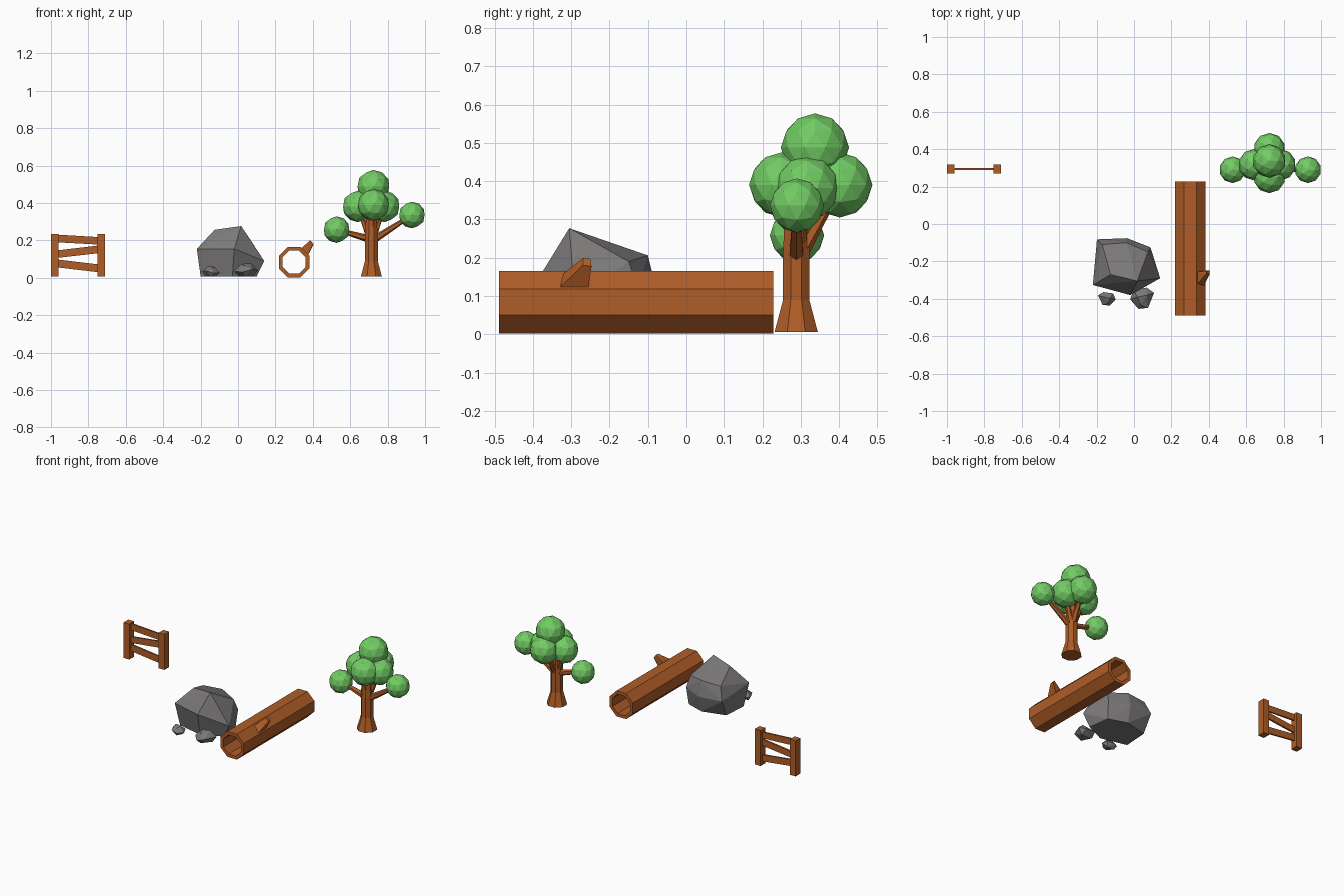
import bpy, bmesh, math
from mathutils import Vector, Matrix

if "Cube" in bpy.data.objects:
    bpy.data.objects.remove(bpy.data.objects["Cube"])


def material(name, rgb):
    m = bpy.data.materials.new(name)
    m.diffuse_color = (*rgb, 1)
    m.use_nodes = True
    m.node_tree.nodes["Principled BSDF"].inputs["Base Color"].default_value = m.diffuse_color
    return m


WOOD = material("wood", (0.43, 0.11, 0.02))
LEAF = material("leaf", (0.17, 0.6, 0.13))
STONE = material("stone", (0.2, 0.19, 0.19))


def finish(bm, name, mat):
    bmesh.ops.recalc_face_normals(bm, faces=bm.faces)
    me = bpy.data.meshes.new(name)
    bm.to_mesh(me)
    bm.free()
    me.materials.append(mat)
    ob = bpy.data.objects.new(name, me)
    bpy.context.collection.objects.link(ob)
    return ob


def hull(name, pts, mat):
    bm = bmesh.new()
    for p in pts:
        bm.verts.new(p)
    bmesh.ops.convex_hull(bm, input=bm.verts)
    loose = [v for v in bm.verts if not v.link_faces]
    bmesh.ops.delete(bm, geom=loose, context='VERTS')
    bmesh.ops.dissolve_limit(bm, angle_limit=math.radians(4), verts=bm.verts, edges=bm.edges)
    return finish(bm, name, mat)


def box(name, x0, x1, y0, y1, zl, zr, mat):
    """Box whose (bottom, top) heights may differ at its left and right ends."""
    return hull(name, [(x, y, z) for x, zs in ((x0, zl), (x1, zr)) for y in (y0, y1) for z in zs], mat)


def limb(name, a, b, r0, r1, sides=6):
    a, b = Vector(a), Vector(b)
    d = b - a
    bm = bmesh.new()
    rot = d.to_track_quat('Z', 'Y').to_matrix().to_4x4()
    bmesh.ops.create_cone(bm, cap_ends=True, segments=sides, radius1=r0, radius2=r1, depth=d.length,
                          matrix=Matrix.Translation((a + b) / 2) @ rot)
    return finish(bm, name, WOOD)


def ring(bm, centre, r, sides, axis):
    out = []
    for i in range(sides):
        t = 2 * math.pi * (i + 0.5) / sides
        u, v = r * math.cos(t), r * math.sin(t)
        off = (u, v, 0) if axis == 'Z' else (u, 0, v)
        out.append(bm.verts.new(Vector(centre) + Vector(off)))
    return out


def bridge(bm, r0, r1):
    n = len(r0)
    for i in range(n):
        j = (i + 1) % n
        bm.faces.new((r0[i], r0[j], r1[j], r1[i]))


# fence: two posts and three crooked rails
for side, x in (("left", -1.0), ("right", -0.752)):
    box(f"fence_post_{side}", x, x + 0.041, 0.27, 0.318, (0.008, 0.235), (0.008, 0.235), WOOD)
rails = [((0.19, 0.231), (0.178, 0.218)), ((0.107, 0.147), (0.132, 0.173)), ((0.056, 0.098), (0.03, 0.072))]
for i, (zl, zr) in enumerate(rails):
    box(f"fence_rail_{i + 1}", -0.965, -0.745, 0.288, 0.299, zl, zr, WOOD)

# tree trunk with flared foot
bm = bmesh.new()
rings = [ring(bm, (0.713, 0.288, z), r, 8, 'Z')
         for r, z in ((0.061, 0.006), (0.037, 0.09), (0.037, 0.215), (0.03, 0.34))]
for lo, hi in zip(rings, rings[1:]):
    bridge(bm, lo, hi)
bm.faces.new(rings[0])
bm.faces.new(rings[-1])
finish(bm, "tree_trunk", WOOD)

# foliage balls, each held by a branch
balls = [("top", (0.724, 0.337, 0.488), 0.089), ("front", (0.724, 0.25, 0.39), 0.085),
         ("back", (0.724, 0.402, 0.39), 0.085), ("left", (0.642, 0.317, 0.382), 0.084),
         ("right", (0.782, 0.317, 0.382), 0.084), ("far_right", (0.93, 0.29, 0.336), 0.071),
         ("far_left", (0.527, 0.29, 0.258), 0.071)]
for name, c, r in balls:
    bm = bmesh.new()
    bmesh.ops.create_icosphere(bm, subdivisions=2, radius=r, matrix=Matrix.Translation(c))
    finish(bm, f"foliage_{name}", LEAF)
    limb(f"branch_{name}", (0.713 + 0.1 * (c[0] - 0.713), 0.288 + 0.1 * (c[1] - 0.288), 0.21), c, 0.02, 0.01)

# hollow eight-sided log
bm = bmesh.new()
c0, c1 = (0.3, -0.488, 0.084), (0.3, 0.228, 0.084)
o0, o1 = ring(bm, c0, 0.0885, 8, 'Y'), ring(bm, c1, 0.0885, 8, 'Y')
i0, i1 = ring(bm, c0, 0.067, 8, 'Y'), ring(bm, c1, 0.067, 8, 'Y')
for a, b in ((o0, o1), (o1, i1), (i1, i0), (i0, o0)):
    bridge(bm, a, b)
finish(bm, "hollow_log", WOOD)

# broken stub on the log
hull("log_stub", [(0.335, -0.325, 0.155), (0.375, -0.33, 0.122), (0.335, -0.257, 0.155), (0.375, -0.255, 0.122),
                  (0.385, -0.268, 0.2), (0.403, -0.27, 0.18), (0.39, -0.25, 0.197), (0.403, -0.247, 0.178)], WOOD)

# boulder
hull("boulder", [(-0.2, -0.3, 0.008), (-0.19, -0.14, 0.008), (-0.04, -0.1, 0.008), (0.08, -0.14, 0.008),
                 (0.1, -0.28, 0.008), (-0.03, -0.34, 0.008),
                 (-0.22, -0.326, 0.155), (-0.02, -0.38, 0.155), (0.14, -0.29, 0.09), (0.088, -0.125, 0.12),
                 (-0.037, -0.076, 0.11), (-0.198, -0.082, 0.12),
                 (0.017, -0.305, 0.277), (-0.125, -0.27, 0.257), (-0.17, -0.11, 0.2),
                 (-0.04, -0.1, 0.206), (0.075, -0.15, 0.19)], STONE)

# two small stones sharing one lumpy shape
LUMP = [(-1, 0.5, 0), (-0.4, 1, -0.2), (0.7, 0.8, 0.1), (1, -0.1, -0.2), (0.3, -1, -0.3), (-0.5, -0.9, 0.1),
        (-0.4, 0.3, 1), (0.4, 0.1, 0.9), (0.1, -0.6, 0.6), (-0.6, 0.4, -1), (0.5, 0.4, -1), (0.1, -0.6, -1)]
for name, c, s, mirror in (("left", (-0.145, -0.4, 0.034), (0.047, 0.036, 0.028), 1),
                           ("right", (0.043, -0.397, 0.042), (0.064, 0.057, 0.036), -1)):
    hull(f"small_stone_{name}", [(c[0] + mirror * p[0] * s[0], c[1] + p[1] * s[1], c[2] + p[2] * s[2])
                                 for p in LUMP], STONE)
